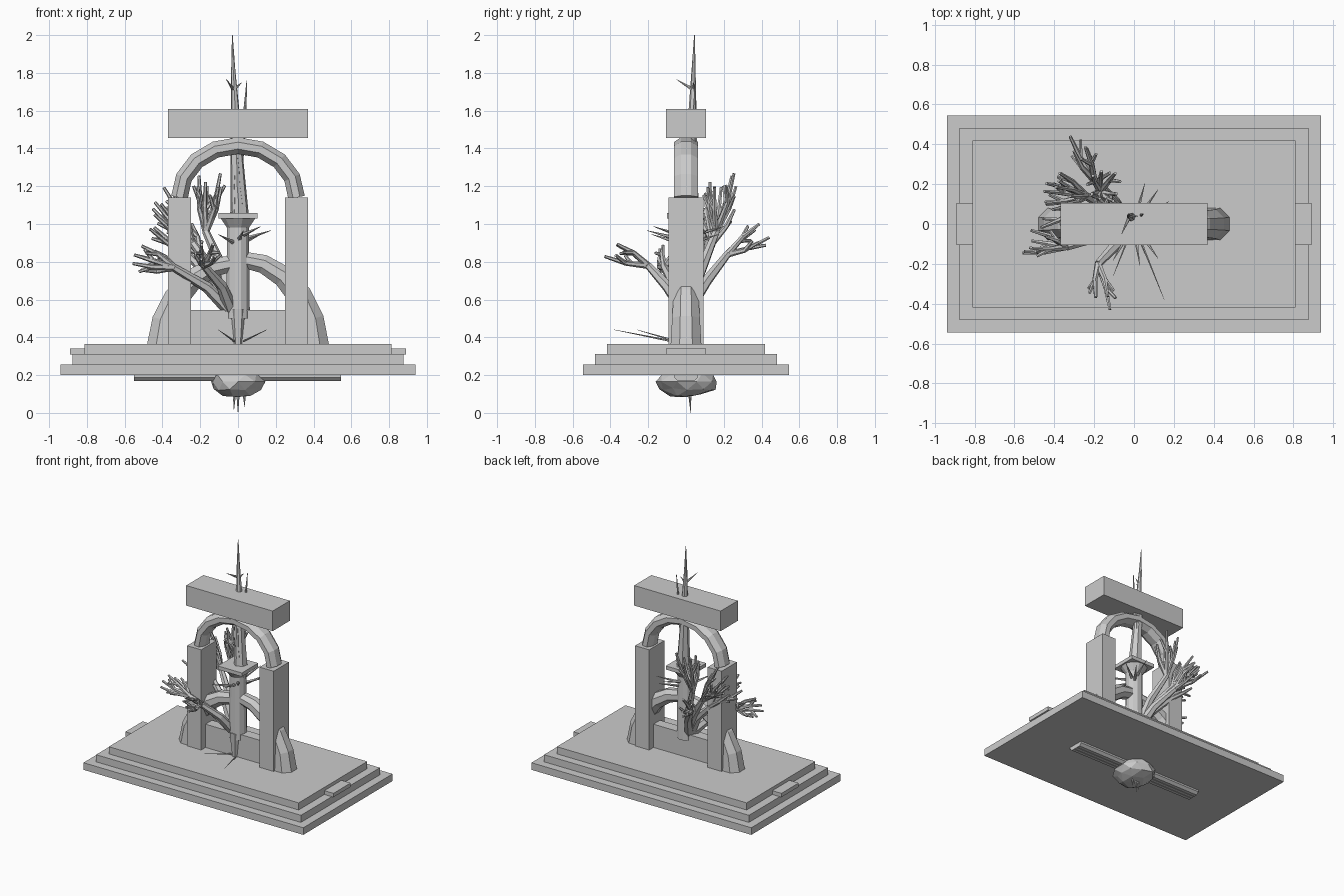
import bpy, bmesh, math, random
from mathutils import Vector, noise

if "Cube" in bpy.data.objects:
    bpy.data.objects.remove(bpy.data.objects["Cube"])

random.seed(4)


def finish(name, bm):
    bmesh.ops.recalc_face_normals(bm, faces=bm.faces)
    me = bpy.data.meshes.new(name)
    bm.to_mesh(me)
    bm.free()
    ob = bpy.data.objects.new(name, me)
    bpy.context.collection.objects.link(ob)
    return ob


def box(name, x, z, hx, hy, hz):
    # block at (x, 0, z) with half sizes
    bm = bmesh.new()
    bmesh.ops.create_cube(bm, size=2)
    for v in bm.verts:
        v.co = Vector((x + v.co.x * hx, v.co.y * hy, z + v.co.z * hz))
    return finish(name, bm)


def add_tube(bm, pts, r0, r1, sides, wide):
    # sweep a polygon along the points, radius r0 to r1; 'wide' stretches it in y
    pts = [Vector(p) for p in pts]
    last = len(pts) - 1
    first = (pts[1] - pts[0]).normalized()
    ref = Vector((1, 0, 0)) if abs(first.y) > 0.9 else Vector((0, 1, 0))
    rings = []
    for i, p in enumerate(pts):
        t = (pts[min(i + 1, last)] - pts[max(i - 1, 0)]).normalized()
        ref = (ref - t * ref.dot(t)).normalized()
        side = t.cross(ref)
        r = r0 + (r1 - r0) * i / last
        angles = [2 * math.pi * (k + 0.5) / sides for k in range(sides)]
        rings.append([bm.verts.new(p + r * (ref * math.cos(a) * wide + side * math.sin(a))) for a in angles])
    for r, s in zip(rings, rings[1:]):
        for k in range(sides):
            j = (k + 1) % sides
            bm.faces.new((r[k], r[j], s[j], s[k]))
    bm.faces.new(rings[0])
    bm.faces.new(rings[-1])


def tubes(name, items, sides=6, wide=1.0):
    bm = bmesh.new()
    for pts, r0, r1 in items:
        add_tube(bm, pts, r0, r1, sides, wide)
    return finish(name, bm)


def ellipse_path(rx, rz, z, a0, a1, n):
    angles = [math.radians(a0 + (a1 - a0) * i / n) for i in range(n + 1)]
    return [(rx * math.cos(a), 0, z + rz * math.sin(a)) for a in angles]


# stepped plinth
for i in range(3):
    box("plinth_step_%d" % (i + 1), 0, 0.228 + 0.055 * i, 0.94 - 0.064 * i, 0.545 - 0.063 * i, 0.0275)

# gate: end blocks, pillars and curved buttresses on both sides
for s, n in ((-1, "left"), (1, "right")):
    box("end_block_" + n, s * 0.845, 0.325, 0.045, 0.105, 0.015)
    box("pillar_" + n, s * 0.31, 0.7525, 0.06, 0.093, 0.3875)
    tubes("buttress_" + n, [(ellipse_path(s * 0.4, 0.45 + s * 0.01, 0.355, 88, 0, 5), 0.045, 0.088)], 8)
box("low_wall", 0, 0.455, 0.25, 0.04, 0.09)
box("lintel", 0, 1.5325, 0.37, 0.105, 0.0775)
tubes("arch", [(ellipse_path(0.31, 0.275, 1.14, 0, 180, 8), 0.048, 0.048)], 8, 1.45)

# centre column with flared capital and narrow foot
tubes("column", [([(0, 0, 0.5), (0, 0, 1.0)], 0.065, 0.06)], 12)
tubes("column_flare", [([(0, 0, 0.98), (0, 0, 1.03)], 0.06, 0.095)], 12)
tubes("column_foot", [([(0, -0.03, 0.36), (0, -0.03, 0.55)], 0.025, 0.045)])
box("capital", 0, 1.044, 0.103, 0.1, 0.014)

# thorny spire rising through the lintel: main shoot, side shoots, two small thorns
shoots = []
for x, y, top, r in ((-0.03, 0.045, 2.0, 0.05), (0.047, 0.05, 1.76, 0.03), (-0.01, 0.0, 1.44, 0.03), (0, 0.06, 1.44, 0.03)):
    base = Vector((-x * 0.3, y * 0.5, 1.04))
    path = [base.lerp(Vector((x, y, top)), i / 5) for i in range(6)]
    for p in path[1:-1]:
        p.x += random.uniform(-0.004, 0.004)
    shoots.append((path, r, 0.002))
fork = Vector((-0.022, 0.04, 1.71))
shoots += [([fork, fork + Vector(d)], 0.011, 0.001) for d in ((-0.04, -0.09, 0.055), (0.042, 0, 0.04))]
tubes("spire", shoots, 7)

# thorns around the column, thin roots on the floor
thorns = []
for i, deg in enumerate((55, 33, -55, -120, -82, 75)):
    d = Vector((math.cos(math.radians(deg)), math.sin(math.radians(deg)), 0))
    z = Vector((0, 0, 0.9 + 0.02 * (i % 3)))
    thorns.append(([d * 0.04 + z, d * 0.21 + z * 1.05], 0.013, 0.001))
for s, reach in ((-1, 0.26), (1, 0.38)):
    path = [(s * 0.4 * reach * t, -reach * t, 0.365 + 0.075 * t) for t in (0.2, 0.6, 1)]
    thorns.append((path, 0.006, 0.001))
tubes("thorns", thorns, 5)

# dead tree: each limb runs from the column to a fork, then fans into blunt twigs
root = Vector((-0.03, 0, 0.53))
limbs = (  # fork, middle of the twig tips, spread, twig count
    ((-0.34, -0.115, 0.77), (-0.5, -0.09, 0.82), 0.085, 6),
    ((-0.18, -0.2, 0.78), (-0.16, -0.36, 0.85), 0.08, 4),
    ((-0.2, 0.22, 0.84), (-0.27, 0.39, 0.95), 0.075, 4),
    ((-0.24, 0.14, 0.9), (-0.4, 0.15, 1.12), 0.11, 8),
    ((-0.17, 0.16, 0.96), (-0.15, 0.18, 1.22), 0.11, 7),
    ((-0.27, 0.08, 0.84), (-0.41, 0.04, 0.98), 0.08, 4))
for n, (fork, mid_tip, spread, count) in enumerate(limbs):
    fork, mid_tip = Vector(fork), Vector(mid_tip)
    bend = root.lerp(fork, 0.5) + Vector((0.02, 0, 0.015))
    items = [([root, bend, fork], 0.038, 0.02)]
    axis = (mid_tip - fork).normalized()
    u = axis.orthogonal().normalized()
    v = axis.cross(u)
    for i in range(count):
        a = 2 * math.pi * i / count + random.uniform(-0.3, 0.3)
        out = u * math.cos(a) + v * math.sin(a)
        tip = mid_tip + out * spread * random.uniform(0.5, 1) + axis * random.uniform(-0.05, 0.06)
        knee = fork.lerp(tip, 0.5) + out * 0.015
        items.append(([fork, knee, tip], 0.018, 0.008))
        twist = axis.cross(out) * random.choice((-1, 1))
        items.append(([knee, knee + (tip - knee) * 0.6 + twist * 0.045], 0.012, 0.008))
    tubes("tree_limb_%d" % (n + 1), items)

# underside: bundled root beam, hanging rock and spikes
tubes("root_beam", [([(-0.55, y, 0.2), (0.545, y, 0.2)], 0.034, 0.034) for y in (-0.03, 0, 0.03)], 8)
bm = bmesh.new()
bmesh.ops.create_icosphere(bm, subdivisions=2, radius=1)
for vert in bm.verts:
    c = vert.co * (1 + 0.22 * noise.noise(vert.co * 2.3))
    vert.co = Vector((c.x * 0.145, 0.005 + c.y * 0.16, 0.165 + c.z * 0.085))
finish("hanging_rock", bm)
tubes("hanging_spikes", [([(x, 0.02, 0.13), (x * 1.2, 0.025, abs(x))], 0.012, 0.001) for x in (-0.018, 0, 0.03)], 5)
